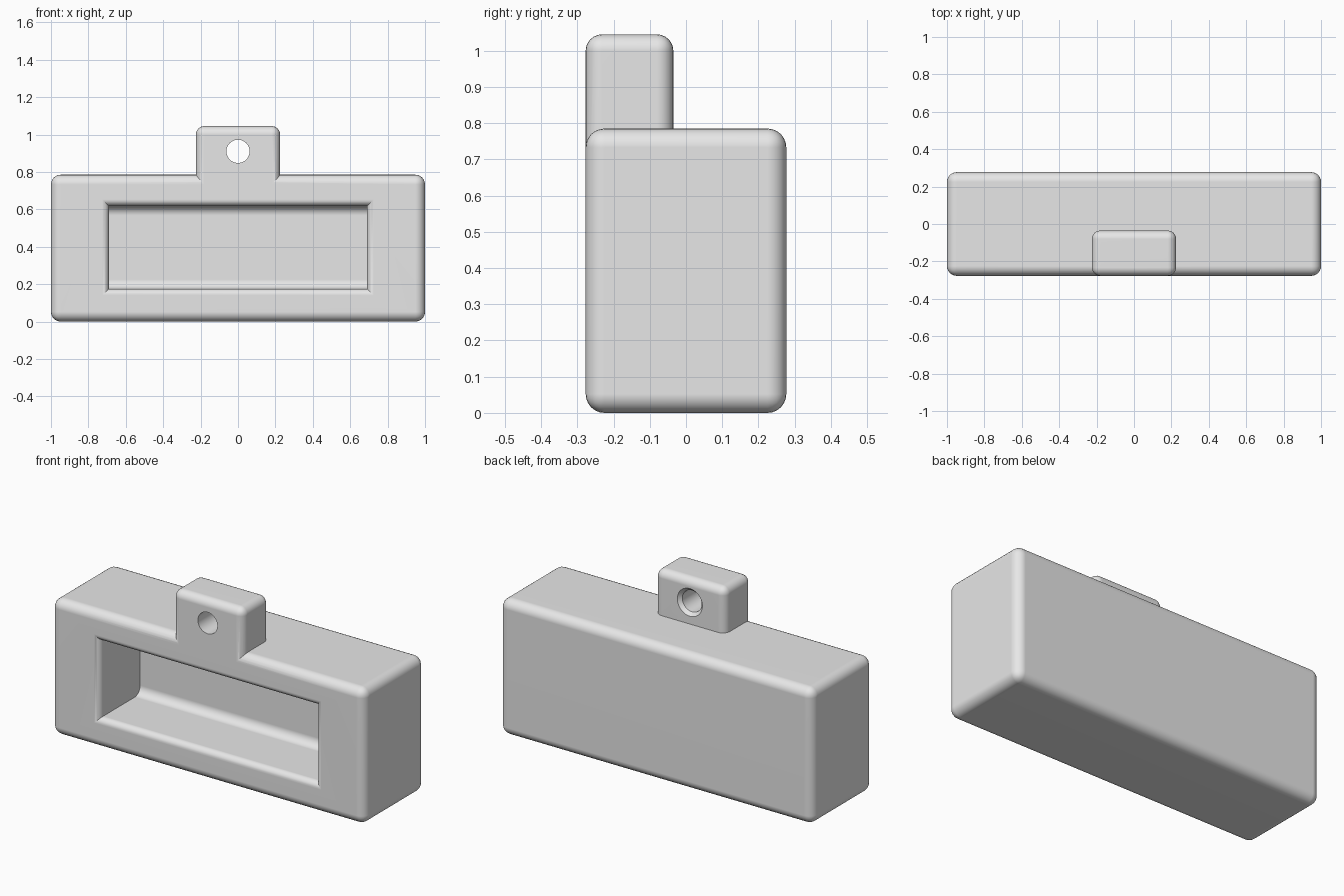
import bpy
import bmesh
import math

cube = bpy.data.objects.get("Cube")
if cube:
    bpy.data.objects.remove(cube, do_unlink=True)

FRONT, BACK = -0.277, 0.277
TAB_BACK = -0.035
HOLE_Z = 0.91

grey = bpy.data.materials.new("plain_grey")
grey.use_nodes = True
colour = (0.8, 0.8, 0.8, 1)
grey.diffuse_color = colour
grey.node_tree.nodes["Principled BSDF"].inputs["Base Color"].default_value = colour


def add_object(name, bm):
    bmesh.ops.recalc_face_normals(bm, faces=bm.faces)
    mesh = bpy.data.meshes.new(name)
    bm.to_mesh(mesh)
    bm.free()
    mesh.materials.append(grey)
    obj = bpy.data.objects.new(name, mesh)
    bpy.context.collection.objects.link(obj)
    return obj


def rounded_box(name, low, high, radius):
    bm = bmesh.new()
    bmesh.ops.create_cube(bm, size=1)
    for v in bm.verts:
        v.co = [(a + b) / 2 + c * (b - a) for a, b, c in zip(low, high, v.co)]
    bmesh.ops.bevel(bm, geom=bm.edges[:], offset=radius, segments=6,
                    profile=0.5, affect='EDGES')
    return add_object(name, bm)


def loft(name, rings):
    """Closed solid through rings that have equal point counts."""
    bm = bmesh.new()
    loops = [[bm.verts.new(p) for p in ring] for ring in rings]
    n = len(loops[0])
    for a, b in zip(loops, loops[1:]):
        for i in range(n):
            j = (i + 1) % n
            bm.faces.new((a[i], a[j], b[j], b[i]))
    bm.faces.new(loops[0])
    bm.faces.new(loops[-1])
    return add_object(name, bm)


def combine(target, tool, operation):
    mod = target.modifiers.new(operation, 'BOOLEAN')
    mod.operation = operation
    mod.solver = 'EXACT'
    mod.object = tool
    bpy.context.view_layer.objects.active = target
    bpy.ops.object.modifier_apply(modifier=mod.name)
    bpy.data.objects.remove(tool, do_unlink=True)


def rect(y, half_x, low, high):
    return [(-half_x, y, low), (half_x, y, low), (half_x, y, high), (-half_x, y, high)]


def circle(y, radius, n=40):
    return [(radius * math.cos(math.tau * i / n), y,
             HOLE_Z + radius * math.sin(math.tau * i / n)) for i in range(n)]


# Main block with the hanging tab merged in, flush at the front
body = rounded_box("housing", (-1, FRONT, 0), (1, BACK, 0.785), 0.052)
tab = rounded_box("hanging_tab", (-0.225, FRONT, 0.5), (0.225, TAB_BACK, 1.045), 0.045)
combine(body, tab, 'UNION')

# Front recess: rounded lip on four sides, rounded back along top and bottom
LIP, FILLET, DEPTH = 0.035, 0.05, 0.37
HALF_X, LOW, HIGH = 0.69, 0.175, 0.618
quarter = [math.radians(15 * i) for i in range(7)]
rings = [rect(FRONT - 0.1, HALF_X + LIP, LOW - LIP, HIGH + LIP)]
for t in quarter:
    grow = LIP * (1 - math.sin(t))
    rings.append(rect(FRONT + LIP * (1 - math.cos(t)), HALF_X + grow, LOW - grow, HIGH + grow))
for t in quarter:
    inset = FILLET * (1 - math.cos(t))
    rings.append(rect(FRONT + DEPTH - FILLET * (1 - math.sin(t)), HALF_X, LOW + inset, HIGH - inset))
combine(body, loft("recess_cutter", rings), 'DIFFERENCE')

# Hole through the tab, flared at the back
hole = loft("hole_cutter", [circle(FRONT - 0.1, 0.062), circle(TAB_BACK - 0.02, 0.062),
                            circle(TAB_BACK, 0.08), circle(TAB_BACK + 0.1, 0.08)])
combine(body, hole, 'DIFFERENCE')

# Smooth the rounded edges and keep the flats flat
bpy.ops.object.select_all(action='DESELECT')
body.select_set(True)
bpy.context.view_layer.objects.active = body
bpy.ops.object.shade_smooth_by_angle(angle=math.radians(30))
weighted = body.modifiers.new("flat_faces", 'WEIGHTED_NORMAL')
weighted.keep_sharp = True
